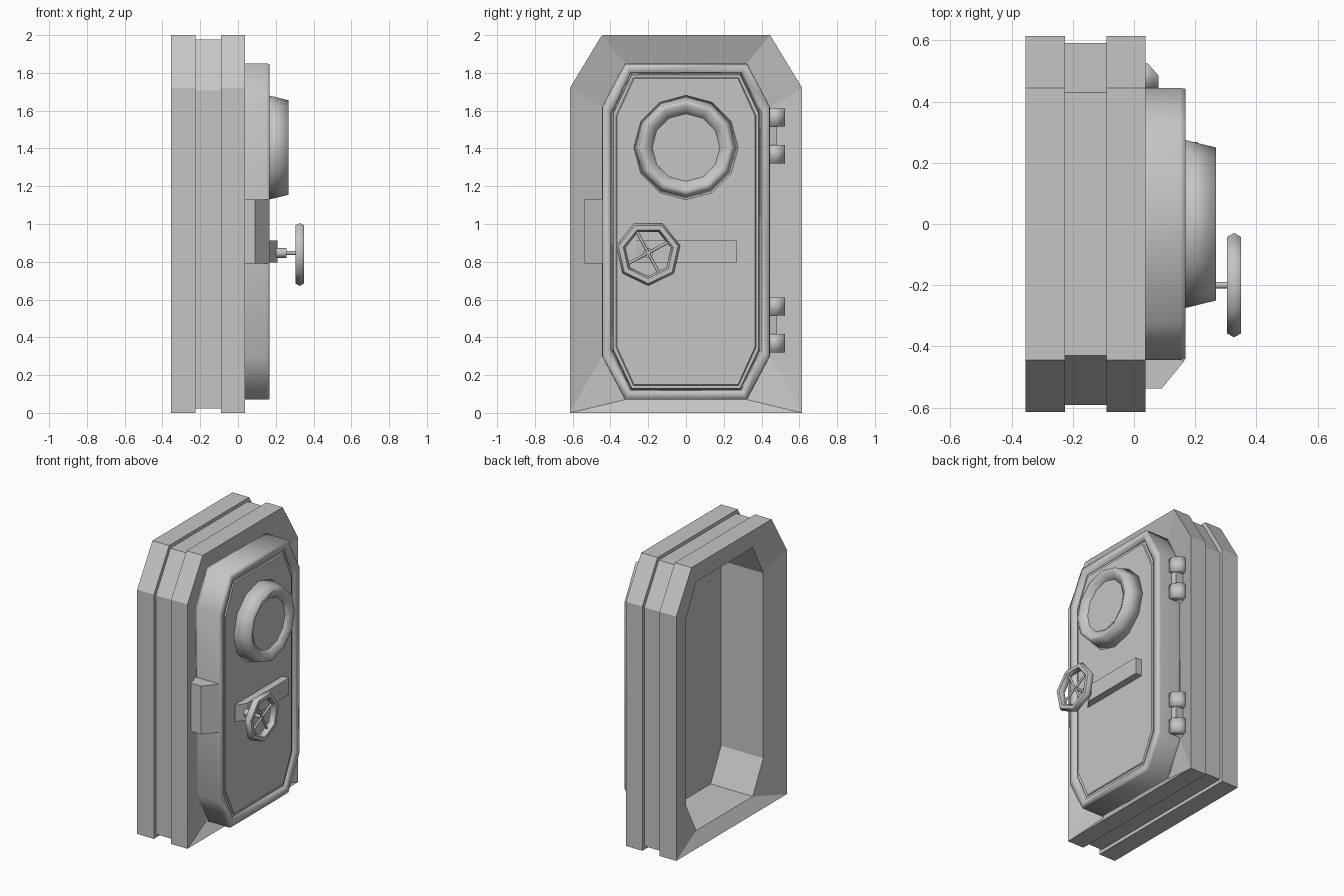
import bpy, bmesh
from math import sin, cos, pi, radians

cube = bpy.data.objects.get("Cube")
if cube:
    bpy.data.objects.remove(cube, do_unlink=True)

GREY = (0.56, 0.56, 0.56, 1)
steel = bpy.data.materials.new("grey_steel")
steel.use_nodes = True
steel.diffuse_color = GREY
steel.node_tree.nodes["Principled BSDF"].inputs["Base Color"].default_value = GREY


def loft(name, rings, cyclic=False, smooth=False):
    """Skin a row of equal-length point loops, capped unless cyclic."""
    bm = bmesh.new()
    loops = [[bm.verts.new(p) for p in ring] for ring in rings]
    n = len(loops[0])
    pairs = list(zip(loops, loops[1:]))
    if cyclic:
        pairs.append((loops[-1], loops[0]))
    else:
        bm.faces.new(loops[0])
        bm.faces.new(loops[-1])
    for a, b in pairs:
        for i in range(n):
            j = (i + 1) % n
            bm.faces.new((a[i], a[j], b[j], b[i]))
    bmesh.ops.remove_doubles(bm, verts=bm.verts, dist=1e-5)
    bmesh.ops.recalc_face_normals(bm, faces=bm.faces)
    for f in bm.faces:
        f.smooth = smooth
    mesh = bpy.data.meshes.new(name)
    bm.to_mesh(mesh)
    bm.free()
    mesh.materials.append(steel)
    obj = bpy.data.objects.new(name, mesh)
    bpy.context.collection.objects.link(obj)


def outline(x, w, z0, z1, top, bottom):
    """Upright outline with cut corners, given as (y, z) cut sizes."""
    (ty, tz), (by, bz) = top, bottom
    half = [(w - by, z0), (w, z0 + bz), (w, z1 - tz), (w - ty, z1)]
    return [(x, y, z) for y, z in half] + [(x, -y, z) for y, z in reversed(half)]


def frame_loop(x, inset=0.0):
    cut = (0.17 - 0.4 * inset, 0.28 - 0.4 * inset)
    return outline(x, 0.615 - inset, inset, 2 - inset, cut, (0, 0))


def door_loop(x, inset=0.0):
    cut = (0.122 - 0.4 * inset, 0.23 - 0.4 * inset)
    return outline(x, 0.445 - inset, 0.07 + inset, 1.85 - inset, cut, cut)


def prism(name, section, z0, z1, smooth=False):
    """Extrude an (x, y) section upward."""
    loft(name, [[(x, y, z) for x, y in section] for z in (z0, z1)], smooth=smooth)


def circle(x, r, z, sides=12):
    return [(x, r * sin(2 * pi * i / sides), z + r * cos(2 * pi * i / sides))
            for i in range(sides)]


def finish(name):
    """Name, colour and shade the primitive just added."""
    obj = bpy.context.object
    obj.name = name
    obj.data.materials.append(steel)
    bpy.ops.object.shade_smooth_by_angle(angle=radians(62))


# Wall frame: grooved outside, faces sloping in to the opening
loft("door_frame", [
    frame_loop(-0.355), frame_loop(-0.225), frame_loop(-0.225, 0.024),
    frame_loop(-0.09, 0.024), frame_loop(-0.09), frame_loop(0.037),
    door_loop(-0.02), door_loop(0.032, 0.014), door_loop(-0.30, 0.014)], cyclic=True)

# Door leaf: rim with a softened front edge around a flat panel
loft("door_rim", [
    door_loop(-0.02), door_loop(0.0), door_loop(0.15), door_loop(0.168, 0.003),
    door_loop(0.168, 0.048), door_loop(0.10, 0.055), door_loop(0.04, 0.012)],
    cyclic=True, smooth=True)
loft("door_panel", [
    door_loop(0.028, 0.008), door_loop(0.05, 0.02), door_loop(0.06, 0.053),
    door_loop(0.152, 0.06), door_loop(0.152, 0.075), door_loop(0.16, 0.08)])

# Porthole: sloping ring, shallow dish, flat glass
PORT_Z = 1.405
loft("porthole_ring", [
    circle(0.15, 0.279, PORT_Z), circle(0.268, 0.25, PORT_Z),
    circle(0.268, 0.225, PORT_Z), circle(0.238, 0.177, PORT_Z),
    circle(0.15, 0.177, PORT_Z)], cyclic=True, smooth=True)
loft("porthole_glass", [circle(0.15, 0.179, PORT_Z), circle(0.24, 0.179, PORT_Z)])

# Locking bar with one slanted end
prism("locking_bar", [(0.15, -0.268), (0.165, -0.268), (0.21, -0.2),
                      (0.21, 0.268), (0.15, 0.268)], 0.795, 0.912)

# Hand wheel with hub, shaft and crossed spokes
WHEEL_X, WHEEL_Y, WHEEL_Z = 0.327, -0.20, 0.847
for name, x0, x1, r in (("wheel_hub", 0.20, 0.257, 0.027),
                        ("wheel_shaft", 0.25, 0.334, 0.011)):
    bpy.ops.mesh.primitive_cylinder_add(vertices=8, radius=r, depth=x1 - x0,
                                        location=((x0 + x1) / 2, WHEEL_Y, WHEEL_Z),
                                        rotation=(0, pi / 2, 0))
    finish(name)
bpy.ops.mesh.primitive_torus_add(major_segments=7, minor_segments=6,
                                 major_radius=0.149, minor_radius=0.026,
                                 location=(WHEEL_X, WHEEL_Y, WHEEL_Z),
                                 rotation=(0, pi / 2, 0))
finish("hand_wheel")
for i, angle in enumerate((28, 118)):
    bpy.ops.mesh.primitive_cylinder_add(vertices=6, radius=0.008, depth=0.28,
                                        location=(WHEEL_X, WHEEL_Y, WHEEL_Z),
                                        rotation=(radians(angle - 90), 0, 0))
    finish(f"wheel_spoke_{i + 1}")

# Latch block on the frame
prism("latch_block", [(-0.015, -0.442), (-0.015, -0.538), (0.09, -0.538),
                      (0.166, -0.446), (0.14, -0.442)], 0.79, 1.13)

# Two hinges, each a pair of knuckles joined by a narrow web
KNUCKLE = [(-0.015, 0.442), (-0.015, 0.525), (0.045, 0.525), (0.08, 0.485), (0.08, 0.442)]
WEB = [(-0.015, 0.442), (-0.015, 0.482), (0.05, 0.482), (0.06, 0.442)]
for side, z in (("lower", 0.32), ("upper", 1.32)):
    prism(f"{side}_hinge_web", WEB, z + 0.08, z + 0.21)
    for part, lift in (("bottom", 0.0), ("top", 0.195)):
        prism(f"{side}_hinge_{part}_knuckle", KNUCKLE, z + lift, z + lift + 0.097,
              smooth=True)
